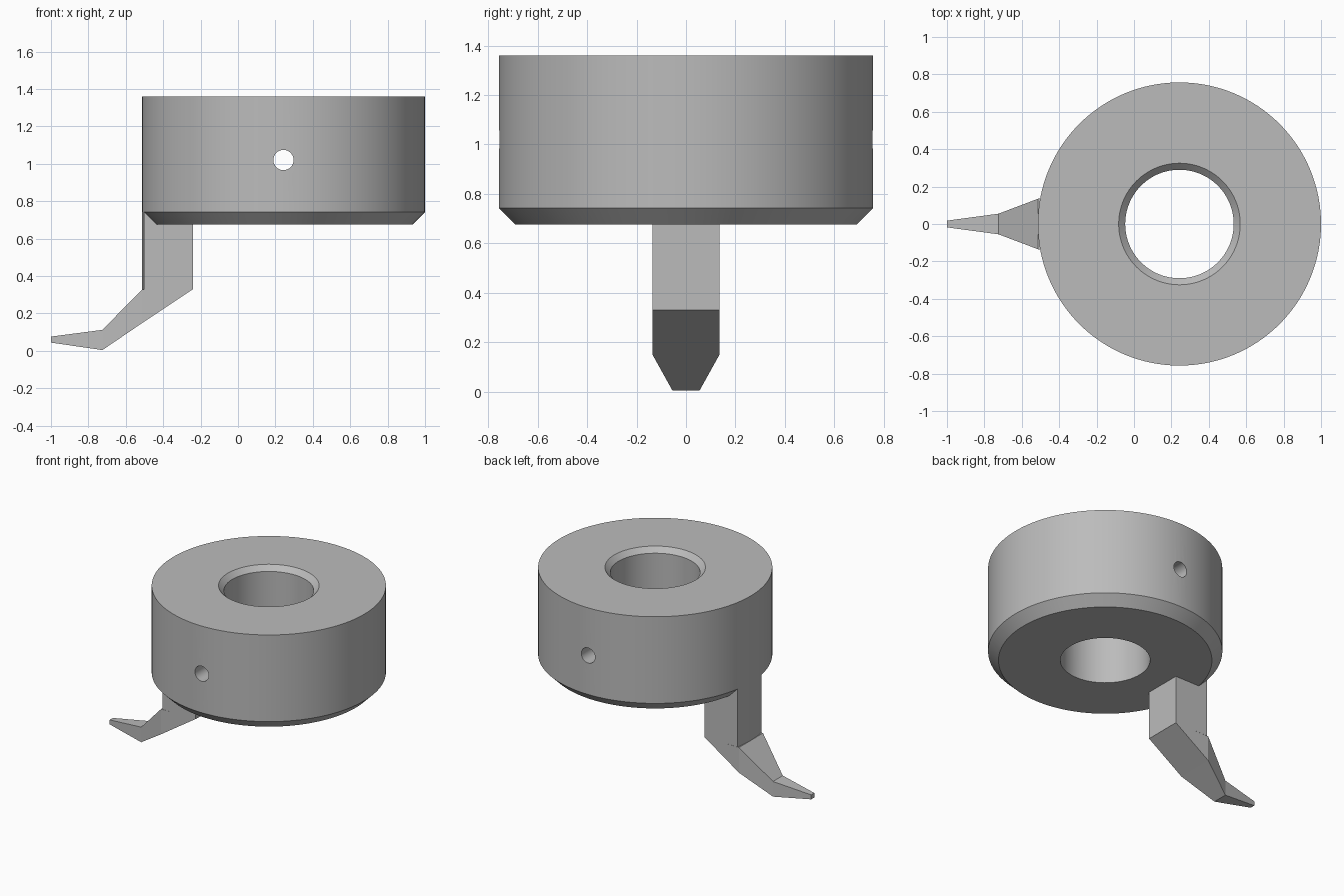
import bpy, bmesh
from math import radians, sin, cos, asin, tau

if "Cube" in bpy.data.objects:
    bpy.data.objects.remove(bpy.data.objects["Cube"])

CX, R = 0.243, 0.757           # collar axis and outer radius
HALF = 0.135                   # half width of the leg
SEG = 128

grey = bpy.data.materials.new("plain grey")
grey.use_nodes = True
colour = (0.5, 0.5, 0.5, 1)
grey.diffuse_color = colour
grey.node_tree.nodes["Principled BSDF"].inputs["Base Color"].default_value = colour


def make_object(name, bm, smooth=False):
    bmesh.ops.remove_doubles(bm, verts=bm.verts, dist=1e-5)
    bmesh.ops.recalc_face_normals(bm, faces=bm.faces)
    mesh = bpy.data.meshes.new(name)
    bm.to_mesh(mesh)
    bm.free()
    mesh.materials.append(grey)
    obj = bpy.data.objects.new(name, mesh)
    bpy.context.collection.objects.link(obj)
    bpy.ops.object.select_all(action='DESELECT')
    obj.select_set(True)
    bpy.context.view_layer.objects.active = obj
    if smooth:
        bpy.ops.object.shade_smooth_by_angle(angle=radians(25))
    return obj


def loft(bm, rings, closed=False, caps=True):
    """Join equal rings of points with quads, then cap or close the ends."""
    rings = [[bm.verts.new(p) for p in ring] for ring in rings]
    pairs = list(zip(rings, rings[1:]))
    if closed:
        pairs.append((rings[-1], rings[0]))
    for a, b in pairs:
        for i in range(len(a)):
            j = (i + 1) % len(a)
            bm.faces.new((a[i], a[j], b[j], b[i]))
    if caps and not closed:
        bm.faces.new(rings[0])
        bm.faces.new(rings[-1])


def circle(r, z):
    return [(CX + r * cos(tau * i / SEG), r * sin(tau * i / SEG), z) for i in range(SEG)]


# Collar: turned ring, chamfered below, countersunk bore above
bm = bmesh.new()
profile = [(0.29, 0.675), (0.69, 0.675), (R, 0.742), (R, 1.36), (0.325, 1.36), (0.29, 1.325)]
loft(bm, [circle(r, z) for r, z in profile], closed=True)
collar = make_object("collar", bm)

# Cross hole drilled front to back through both walls
bpy.ops.mesh.primitive_cylinder_add(vertices=48, radius=0.054, depth=2,
                                    location=(CX, 0, 1.02), rotation=(radians(90), 0, 0))
drill = bpy.context.object
drill.hide_render = True
drill.data.materials.append(grey)
cut = collar.modifiers.new("cross hole", 'BOOLEAN')
cut.operation, cut.solver, cut.object = 'DIFFERENCE', 'EXACT', drill
bpy.ops.object.select_all(action='DESELECT')
collar.select_set(True)
bpy.context.view_layer.objects.active = collar
bpy.ops.object.modifier_apply(modifier=cut.name)
bpy.data.objects.remove(drill)
bpy.ops.object.shade_smooth_by_angle(angle=radians(25))

# Leg shank: flat inside, outer face follows the collar's curve
bm = bmesh.new()
sweep = asin(HALF / R)
arc = [(CX - R * cos(a), R * sin(a)) for a in (sweep * k / 5 for k in range(-5, 6))]
plan = arc + [(-0.24, HALF), (-0.24, -HALF)]
loft(bm, [[(x, y, z) for x, y in plan] for z in (0.329, 0.742)])
make_object("leg_shank", bm, smooth=True)

# Foot: sloping wedge that narrows to a thin toe
bm = bmesh.new()
sections = [(-0.24, 0.33, 0.33, HALF), (-0.513, 0.148, 0.328, HALF),
            (-0.725, 0.004, 0.112, 0.055), (-1.0, 0.044, 0.076, 0.018)]
rings = [[(x, -w, lo), (x, w, lo), (x, w, hi), (x, -w, hi)] for x, lo, hi, w in sections]
loft(bm, rings, caps=False)
bm.verts.ensure_lookup_table()
bm.faces.new(bm.verts[-4:])
bmesh.ops.dissolve_degenerate(bm, dist=1e-5, edges=bm.edges)
make_object("foot", bm)
